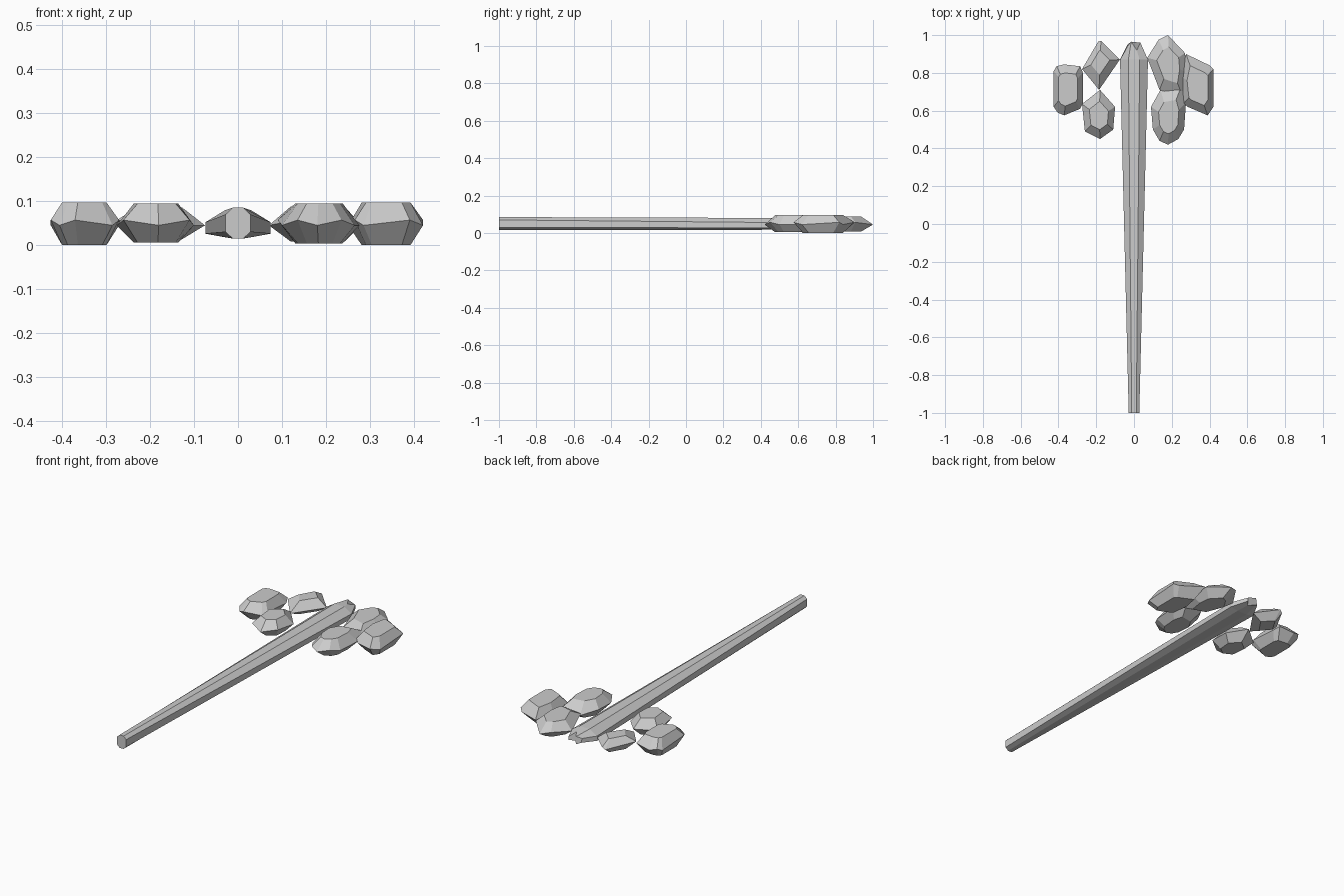
import bpy

if "Cube" in bpy.data.objects:
    bpy.data.objects.remove(bpy.data.objects["Cube"])


def make_mesh(name, rings):
    """Skin equal-length vertex rings and cap both ends."""
    n = len(rings[0])
    verts = [v for ring in rings for v in ring]
    faces = [tuple(reversed(range(n)))]
    for k in range(len(rings) - 1):
        for i in range(n):
            j = (i + 1) % n
            faces.append((k * n + i, k * n + j, (k + 1) * n + j, (k + 1) * n + i))
    faces.append(tuple((len(rings) - 1) * n + i for i in range(n)))
    mesh = bpy.data.meshes.new(name)
    mesh.from_pydata(verts, [], faces)
    obj = bpy.data.objects.new(name, mesh)
    bpy.context.collection.objects.link(obj)
    return obj


def lobe(name, outline, low, high, inset=0.58):
    """Chunky faceted stone: rim outline with inset top and bottom faces."""
    cx = sum(p[0] for p in outline) / len(outline)
    cy = sum(p[1] for p in outline) / len(outline)

    def ring(s, z):
        return [(cx + (x - cx) * s, cy + (y - cy) * s, z) for x, y in outline]

    def rim(offset):
        return [(x, y, 0.045 + offset * (i % 2)) for i, (x, y) in enumerate(outline)]

    return make_mesh(name, [ring(inset, low), rim(0.012), ring(inset, high)])


# Tapered shaft: eight-sided, narrow at the front, wide at the head, splintered tip
def shaft_ring(y, side, flat, side_low, side_high, low, high, jag=(0,) * 8):
    section = [(side, side_low), (side, side_high), (flat, high), (-flat, high),
               (-side, side_high), (-side, side_low), (-flat, low), (flat, low)]
    return [(x, y + j, z) for (x, z), j in zip(section, jag)]


make_mesh("shaft", [
    shaft_ring(-1.0, 0.028, 0.012, 0.030, 0.070, 0.015, 0.085)[::-1],
    shaft_ring(0.87, 0.074, 0.030, 0.026, 0.052, 0.018, 0.079)[::-1],
    shaft_ring(0.95, 0.034, 0.015, 0.035, 0.055, 0.028, 0.070,
               (0.01, 0.01, -0.03, 0.015, -0.01, 0.0, 0.015, -0.02))[::-1],
])

# Left group of stones, touching only at their points
lobe("left_back_lobe", [(-0.075, 0.87), (-0.175, 0.97), (-0.19, 0.965),
                        (-0.275, 0.82), (-0.185, 0.71)], 0.013, 0.086, 0.5)
lobe("left_front_lobe", [(-0.10, 0.62), (-0.18, 0.71), (-0.275, 0.635),
                         (-0.26, 0.49), (-0.18, 0.45), (-0.11, 0.50)],
     0.006, 0.094)
lobe("left_outer_lobe", [(-0.27, 0.80), (-0.285, 0.835), (-0.37, 0.845),
                         (-0.41, 0.835), (-0.425, 0.81), (-0.425, 0.62),
                         (-0.405, 0.59), (-0.37, 0.575), (-0.285, 0.61),
                         (-0.27, 0.64)], 0.0, 0.097, 0.65)

# Right group of stones, fused together
lobe("right_back_lobe", [(0.28, 0.80), (0.27, 0.905), (0.18, 1.0),
                         (0.13, 0.975), (0.07, 0.88), (0.135, 0.71),
                         (0.26, 0.67)], 0.008, 0.088)
lobe("right_front_lobe", [(0.275, 0.64), (0.25, 0.73), (0.14, 0.71),
                          (0.09, 0.62), (0.10, 0.50), (0.135, 0.44),
                          (0.18, 0.42), (0.235, 0.45), (0.265, 0.50)],
     0.004, 0.095)
lobe("right_outer_lobe", [(0.42, 0.62), (0.42, 0.82), (0.40, 0.84),
                          (0.275, 0.90), (0.25, 0.78), (0.265, 0.64),
                          (0.285, 0.62), (0.39, 0.575)], 0.0, 0.097, 0.65)
